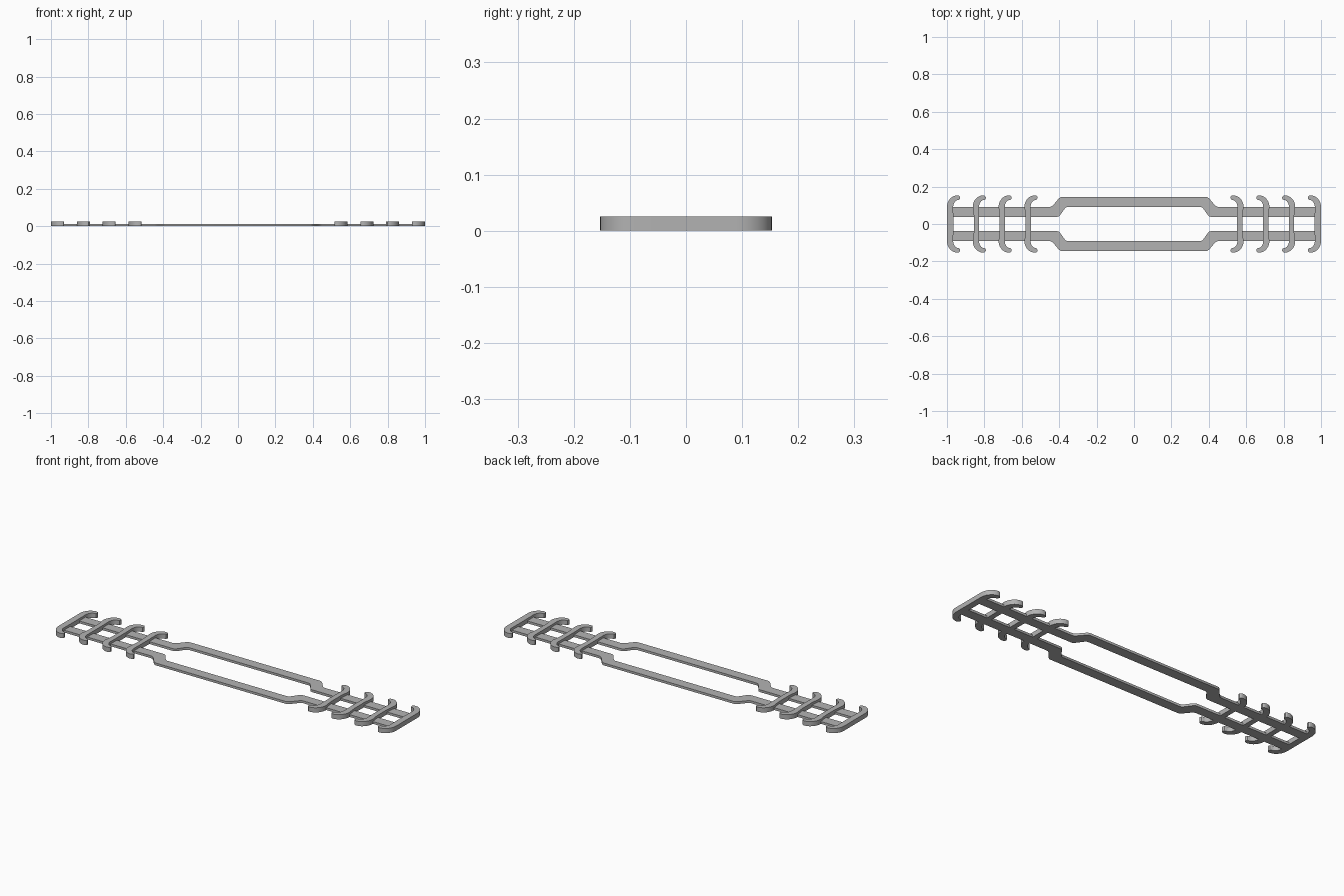
import bpy, bmesh
from math import sin, cos, pi

if "Cube" in bpy.data.objects:
    bpy.data.objects.remove(bpy.data.objects["Cube"])

grey = bpy.data.materials.new("light_grey")
grey.use_nodes = True
colour = (0.45, 0.45, 0.45, 1)
grey.diffuse_color = colour
grey.node_tree.nodes["Principled BSDF"].inputs["Base Color"].default_value = colour

RAIL_HEIGHT = 0.0125
BAR_HEIGHT = 0.025
REACH = 0.153


def plate(name, outline, height):
    """Extrude a flat outline up from the ground."""
    bm = bmesh.new()
    face = bm.faces.new([bm.verts.new((x, y, 0)) for x, y in outline])
    side = bmesh.ops.extrude_face_region(bm, geom=[face])
    top = [v for v in side["geom"] if isinstance(v, bmesh.types.BMVert)]
    bmesh.ops.translate(bm, verts=top, vec=(0, 0, height))
    bmesh.ops.recalc_face_normals(bm, faces=bm.faces)
    mesh = bpy.data.meshes.new(name)
    bm.to_mesh(mesh)
    bm.free()
    mesh.materials.append(grey)
    obj = bpy.data.objects.new(name, mesh)
    bpy.context.collection.objects.link(obj)
    bpy.ops.object.select_all(action="DESELECT")
    obj.select_set(True)
    bpy.context.view_layer.objects.active = obj
    bpy.ops.object.shade_smooth_by_angle()
    return obj


def rail_edge(x_low, x_high, y_low, y_high, steps=8):
    """One long edge of a rail, bowing outwards in the middle."""
    half = [(0.985, y_low)]
    for i in range(steps + 1):
        t = i / steps
        half.append((x_low + (x_high - x_low) * t,
                     y_low + (y_high - y_low) * t * t * (3 - 2 * t)))
    return [(-x, y) for x, y in half] + half[::-1]


# Two long rails
rail = rail_edge(0.45, 0.385, 0.091, 0.145) + rail_edge(0.41, 0.355, 0.038, 0.092)[::-1]
for name, s in (("back_rail", 1), ("front_rail", -1)):
    plate(name, [(x, s * y) for x, y in rail], RAIL_HEIGHT)


def hook_bar(waist, steps=10):
    """Outline of a crossbar whose two ends curl the same way."""
    angles = [pi / 2 * i / steps for i in range(steps + 1)]
    half = [(waist, 0.04), (waist * 0.7, 0.06)]
    half += [(0.055 - 0.055 * cos(a), 0.09 + (REACH - 0.09) * sin(a)) for a in angles]
    half += [(0.064, 0.151), (0.07, 0.145), (0.07, 0.138), (0.067, 0.132)]
    half += [(0.062 - 0.029 * cos(a), 0.09 + 0.039 * sin(a)) for a in angles[::-1]]
    half += [(0.034, 0.04)]
    return half + [(u, -y) for u, y in half[::-1]]


# Four hooked crossbars at each end, curling towards the middle
for side, s in (("left", 1), ("right", -1)):
    for i in range(4):
        outer = 1 - 0.138 * i
        outline = hook_bar(0.006 if i else 0)
        plate(f"{side}_hook_bar_{i + 1}",
              [(s * (outer - u), y) for u, y in outline], BAR_HEIGHT)
